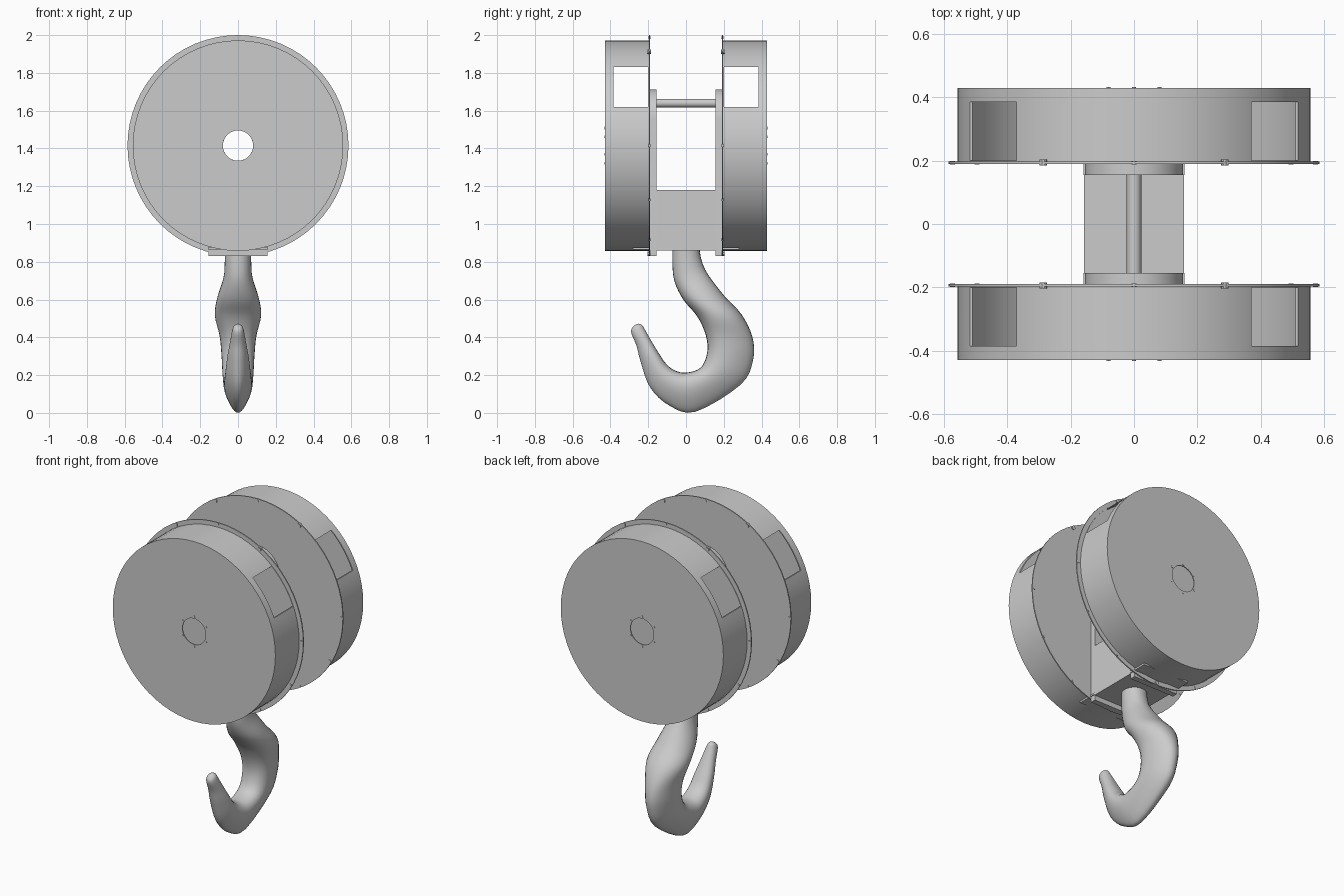
import bpy, bmesh, math
from mathutils import Vector

if "Cube" in bpy.data.objects:
    bpy.data.objects.remove(bpy.data.objects["Cube"])

CZ = 1.415          # height of the drum axis
SEG = 64


def finish(bm, name, smooth=True):
    bmesh.ops.recalc_face_normals(bm, faces=bm.faces)
    me = bpy.data.meshes.new(name)
    bm.to_mesh(me)
    bm.free()
    ob = bpy.data.objects.new(name, me)
    bpy.context.collection.objects.link(ob)
    bpy.ops.object.select_all(action='DESELECT')
    ob.select_set(True)
    bpy.context.view_layer.objects.active = ob
    if smooth:
        bpy.ops.object.shade_smooth_by_angle(angle=math.radians(35))
    return ob


def lathe(name, profile, cx=0, cz=CZ, seg=SEG):
    """Closed (radius, y) profile swept around the y axis."""
    bm = bmesh.new()
    rings = []
    for i in range(seg):
        a = 2 * math.pi * i / seg
        rings.append([bm.verts.new((cx + r * math.cos(a), y, cz + r * math.sin(a))) for r, y in profile])
    n = len(profile)
    for i in range(seg):
        p, q = rings[i], rings[(i + 1) % seg]
        for j in range(n):
            k = (j + 1) % n
            bm.faces.new((p[j], q[j], q[k], p[k]))
    return finish(bm, name)


def box(name, x, y, z):
    bm = bmesh.new()
    bmesh.ops.create_cube(bm, size=1)
    for v in bm.verts:
        v.co = Vector([(r[0] + r[1]) / 2 + c * (r[1] - r[0]) for c, r in zip(v.co, (x, y, z))])
    return finish(bm, name, False)


def prism(name, outline, y0, y1):
    """(x, z) outline extruded along y."""
    bm = bmesh.new()
    a = [bm.verts.new((x, y0, z)) for x, z in outline]
    b = [bm.verts.new((x, y1, z)) for x, z in outline]
    bm.faces.new(a)
    bm.faces.new(b)
    for i in range(len(a)):
        j = (i + 1) % len(a)
        bm.faces.new((a[i], a[j], b[j], b[i]))
    return finish(bm, name)


def circle(r, cx, cz, n, start=0, end=2 * math.pi, closed=False):
    d = n - 1 if closed else n
    return [(cx + r * math.cos(start + (end - start) * i / d),
             cz + r * math.sin(start + (end - start) * i / d)) for i in range(n)]


def cut(ob, cutter):
    cutter.hide_render = True
    bpy.ops.object.select_all(action='DESELECT')
    ob.select_set(True)
    bpy.context.view_layer.objects.active = ob
    m = ob.modifiers.new("cut", 'BOOLEAN')
    m.operation, m.solver, m.object = 'DIFFERENCE', 'EXACT', cutter
    bpy.ops.object.modifier_apply(modifier=m.name)
    bpy.data.objects.remove(cutter)


def span(s, a, b):
    return tuple(sorted((s * a, s * b)))


for s, side in ((-1, "front"), (1, "back")):
    # Hollow drum cover with a rope window on both flanks
    prof = [(.08, .43), (.557, .43), (.557, .196), (.55, .196), (.55, .424), (.08, .424)]
    drum = lathe(side + "_drum_cover", [(r, s * y) for r, y in prof])
    cut(drum, box("window_cutter", (-.8, .8), span(s, .2, .385), (1.62, 1.83)))

    # Flange disc closing the drum on the inside
    lathe(side + "_flange", [(r, s * y) for r, y in [(.08, .19), (.585, .19), (.585, .197), (.08, .197)]])

    # Side plate with a rounded top and an axle hole
    outline = [(-.155, .83), (.155, .83)] + circle(.155, 0, 1.558, 25, 0, math.pi, True)
    plate = prism(side + "_side_plate", outline, *span(s, .155, .19))
    cut(plate, prism("hole_cutter", circle(.08, 0, CZ, 32), -.5, .5))

    # Foot tab reaching into the drum bottom
    box(side + "_foot_tab", (-.16, .16), span(s, .155, .28), (.865, .876))

    # Flange bolts
    for deg in (0, 60, 90, 120, 180, 210, 240, 270, 300, 330):
        a = math.radians(deg)
        big = deg in (60, 120, 270)
        r, h = (.012, .006) if big else (.008, .002)
        prism(side + "_flange_bolt", circle(r, .573 * math.cos(a), CZ + .573 * math.sin(a), 10),
              *span(s, .19 - h, .197 + h))

    # Small bolts around the axle hole
    for i in range(6):
        a = math.radians(90 + 60 * i)
        prism(side + "_hub_bolt", circle(.007, .093 * math.cos(a), CZ + .093 * math.sin(a), 8),
              *span(s, .426, .432))

# Cross block and tie rod between the side plates
box("cross_block", (-.158, .158), (-.157, .157), (.86, 1.18))
prism("tie_rod", circle(.023, 0, 1.64, 24), -.157, .157)

# Hook: inner y, z, outer y, z, inner half width, outer half width
stations = [
    (-.07, .88, .07, .88, .07, .07),
    (-.072, .80, .082, .81, .07, .07),
    (-.062, .70, .115, .735, .078, .075),
    (-.015, .60, .205, .617, .115, .105),
    (.06, .51, .295, .52, .13, .115),
    (.105, .41, .352, .40, .115, .075),
    (.112, .32, .355, .28, .108, .06),
    (.078, .24, .29, .15, .105, .05),
    (0, .213, .05, .006, .10, .04),
    (-.06, .225, -.09, .04, .095, .04),
    (-.105, .26, -.19, .135, .085, .04),
    (-.14, .31, -.24, .27, .07, .04),
    (-.18, .375, -.262, .355, .05, .036),
    (-.22, .445, -.29, .425, .032, .03),
    (-.232, .464, -.282, .455, .022, .022),
    (-.25, .472, -.263, .469, .006, .006),
]


def catmull(p, i, t):
    a, b, c, d = (p[max(0, min(len(p) - 1, i + k))] for k in (-1, 0, 1, 2))
    return [.5 * (2 * q + (r - o) * t + (2 * o - 5 * q + 4 * r - u) * t * t
                  + (3 * q - o - 3 * r + u) * t ** 3) for o, q, r, u in zip(a, b, c, d)]


rows = [catmull(stations, i, k / 4) for i in range(len(stations) - 1) for k in range(4)] + [stations[-1]]
bm = bmesh.new()
N = 28
rings = []
for iy, iz, oy, oz, wi, wo in rows:
    ring = []
    for j in range(N):
        a = 2 * math.pi * j / N
        u = (1 - math.cos(a)) / 2
        x = math.copysign(abs(math.sin(a)) ** .9, math.sin(a)) * (wi + (wo - wi) * u)
        ring.append(bm.verts.new((x, iy + (oy - iy) * u, iz + (oz - iz) * u)))
    rings.append(ring)
for p, q in zip(rings, rings[1:]):
    for j in range(N):
        k = (j + 1) % N
        bm.faces.new((p[j], p[k], q[k], q[j]))
bm.faces.new(rings[0])
bm.faces.new(rings[-1])
finish(bm, "hook")
